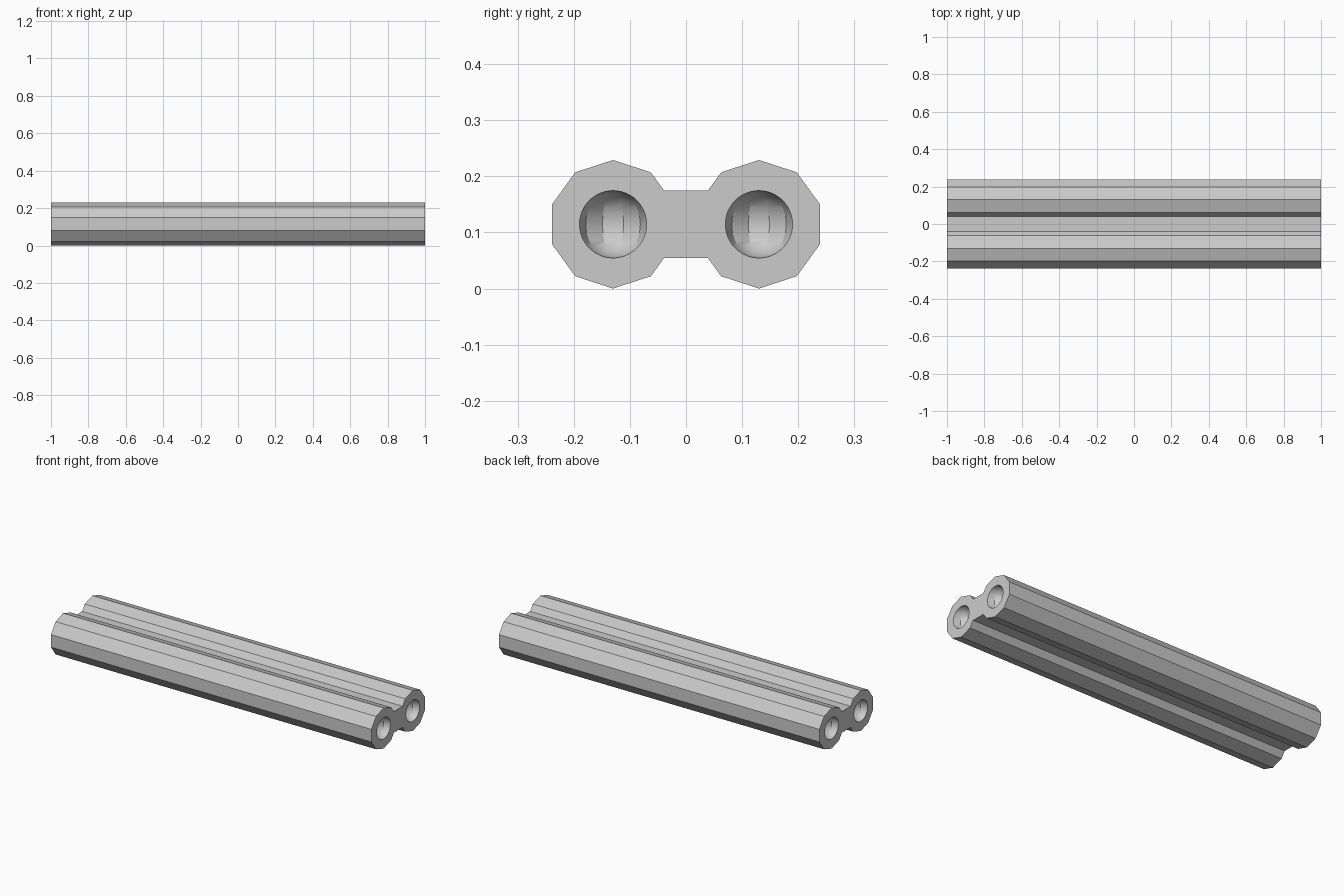
import bpy, bmesh
from math import sin, cos, radians

cube = bpy.data.objects.get("Cube")
if cube:
    bpy.data.objects.remove(cube, do_unlink=True)

R = 0.1145        # tube radius
CY, CZ = 0.13, R  # tube centre
WEB = 0.06        # half height of the joining web
WEB_Y = 0.039     # where the web meets the tubes
SOCKET = 0.06     # radius of the end sockets

grey = bpy.data.materials.new("light grey")
grey.use_nodes = True
colour = (0.6, 0.6, 0.6, 1)
grey.diffuse_color = colour
grey.node_tree.nodes["Principled BSDF"].inputs["Base Color"].default_value = colour


def add_object(name, bm):
    bmesh.ops.recalc_face_normals(bm, faces=bm.faces)
    mesh = bpy.data.meshes.new(name)
    bm.to_mesh(mesh)
    bm.free()
    mesh.materials.append(grey)
    obj = bpy.data.objects.new(name, mesh)
    bpy.context.collection.objects.link(obj)
    return obj


# Twin ten-sided tubes joined by a web, as one extruded outline
half = [(WEB_Y, -WEB)]
half += [(CY + R * cos(radians(a)), R * sin(radians(a))) for a in range(-126, 127, 36)]
half += [(WEB_Y, WEB)]
outline = half + [(-y, -z) for y, z in half]

bm = bmesh.new()
cap = bm.faces.new([bm.verts.new((-1, y, z + CZ)) for y, z in outline])
ends = bmesh.ops.extrude_face_region(bm, geom=[cap], use_keep_orig=True)["geom"]
bmesh.ops.translate(bm, vec=(2, 0, 0),
                    verts=[v for v in ends if isinstance(v, bmesh.types.BMVert)])
twin_tube = add_object("twin_tube", bm)

# Round blind sockets in both ends of both tubes
bm = bmesh.new()
for x in (-1, 1):
    for y in (-CY, CY):
        ball = bmesh.ops.create_uvsphere(bm, u_segments=10, v_segments=24, radius=SOCKET)
        bmesh.ops.translate(bm, vec=(x, y, CZ), verts=ball["verts"])
cutter = add_object("socket_cutter", bm)
cutter.hide_render = True

cut = twin_tube.modifiers.new("sockets", "BOOLEAN")
cut.operation = "DIFFERENCE"
cut.solver = "EXACT"
cut.object = cutter

bpy.ops.object.select_all(action="DESELECT")
bpy.context.view_layer.objects.active = twin_tube
twin_tube.select_set(True)
bpy.ops.object.modifier_apply(modifier=cut.name)
bpy.data.objects.remove(cutter, do_unlink=True)
bpy.ops.object.shade_smooth_by_angle(angle=radians(30))
